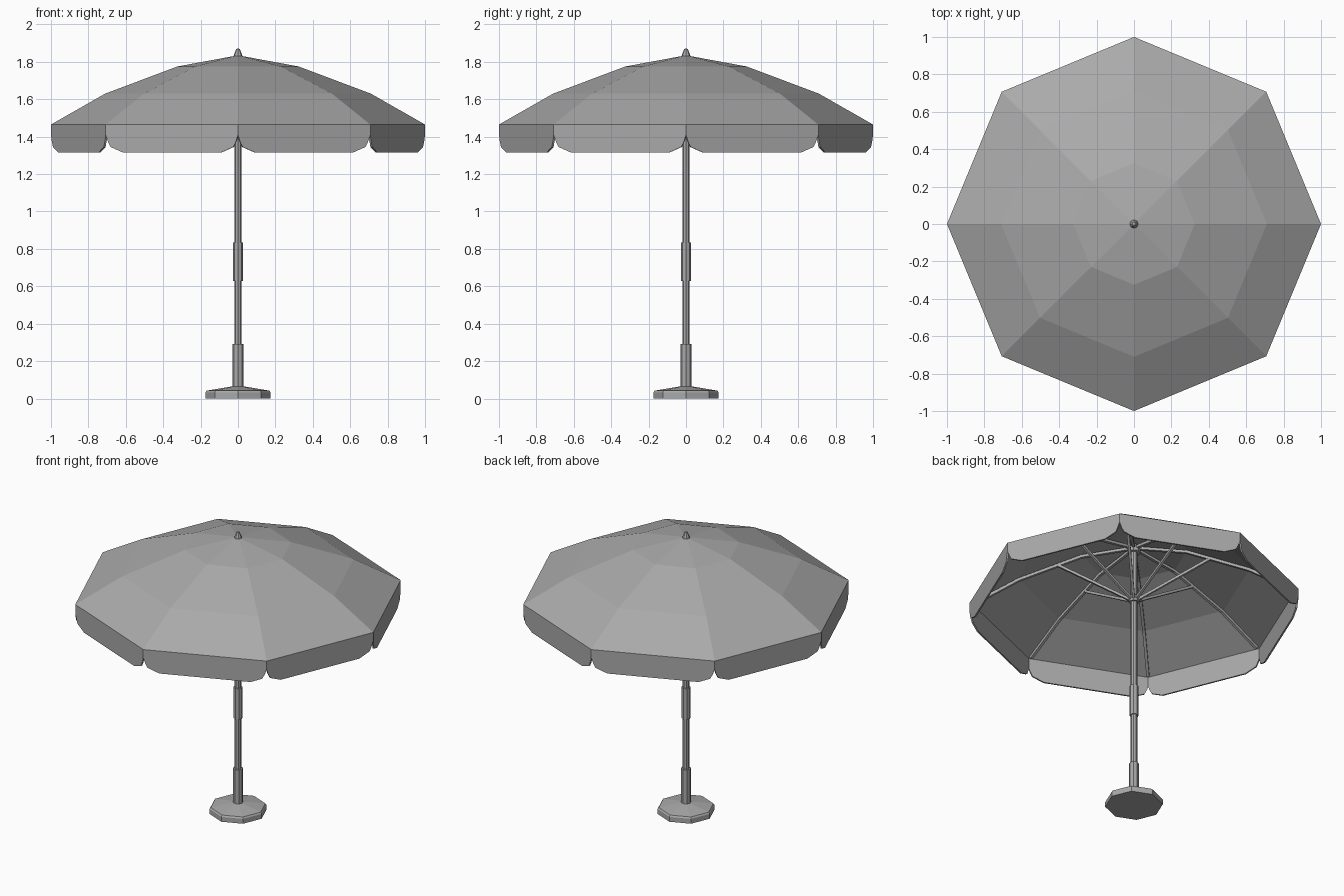
import bpy, bmesh, math
from mathutils import Vector

SIDES = 8
old = bpy.data.objects.get("Cube")
if old:
    bpy.data.objects.remove(old, do_unlink=True)

grey = bpy.data.materials.new("plain grey")
grey.use_nodes = True
grey.diffuse_color = (0.4, 0.4, 0.4, 1)
grey.node_tree.nodes["Principled BSDF"].inputs["Base Color"].default_value = (0.4, 0.4, 0.4, 1)


def finish(name, bm):
    mesh = bpy.data.meshes.new(name)
    bm.to_mesh(mesh)
    bm.free()
    mesh.materials.append(grey)
    obj = bpy.data.objects.new(name, mesh)
    bpy.context.collection.objects.link(obj)
    return obj


def thicken(obj, depth):
    mod = obj.modifiers.new("thickness", 'SOLIDIFY')
    mod.thickness = depth
    mod.offset = -1


def spoke(i, r, z):
    a = math.tau * i / SIDES
    return Vector((r * math.cos(a), r * math.sin(a), z))


def lathe(name, profile):
    """Octagonal body from (radius, height) points, listed bottom to top on the outside."""
    bm = bmesh.new()
    rings = []
    for r, z in profile:
        if r == 0:
            rings.append([bm.verts.new((0, 0, z))] * SIDES)
        else:
            rings.append([bm.verts.new(spoke(i, r, z)) for i in range(SIDES)])
    for low, high in zip(rings, rings[1:]):
        for i in range(SIDES):
            j = (i + 1) % SIDES
            bm.faces.new(dict.fromkeys((low[i], low[j], high[j], high[i])))
    return finish(name, bm)


def rod(name, points, radius):
    """Square bar following a path in a vertical plane through the pole."""
    bm = bmesh.new()
    outward = Vector((points[-1].x, points[-1].y, 0)).normalized()
    side = Vector((-outward.y, outward.x, 0))
    rings = []
    for k, p in enumerate(points):
        along = points[min(k + 1, len(points) - 1)] - points[max(k - 1, 0)]
        up = along.cross(side).normalized()
        rings.append([bm.verts.new(p + side * radius * s + up * radius * u)
                      for s, u in ((-1, -1), (1, -1), (1, 1), (-1, 1))])
    for a, b in zip(rings, rings[1:]):
        for k in range(4):
            m = (k + 1) % 4
            bm.faces.new((a[k], a[m], b[m], b[k]))
    bm.faces.new(rings[0])
    bm.faces.new(rings[-1])
    bmesh.ops.recalc_face_normals(bm, faces=bm.faces)
    return finish(name, bm)


def tube(name, r, bottom, top):
    return lathe(name, [(0, bottom), (r, bottom), (r, top), (0, top)])


# Stand and pole
lathe("base", [(0, 0), (0.175, 0), (0.175, 0.032), (0.168, 0.042), (0.03, 0.065), (0, 0.065)])
tube("base_sleeve", 0.03, 0.05, 0.292)
tube("pole", 0.02, 0.06, 1.82)
tube("pole_collar", 0.028, 0.628, 0.833)

# Canopy top
canopy = lathe("canopy", [(1, 1.465), (0.71, 1.63), (0.325, 1.775), (0, 1.835)])
thicken(canopy, 0.006)
lathe("finial", [(0.024, 1.825), (0.022, 1.838), (0.01, 1.868), (0, 1.872)])

# Hanging flaps with clipped corners, one per side
half_flap = [(0, 1.465), (0, 1.41), (0.012, 1.375), (0.027, 1.345), (0.1, 1.315)]
for i in range(SIDES):
    start, end = spoke(i, 1, 0), spoke(i + 1, 1, 0)
    direction = (end - start).normalized()
    bm = bmesh.new()
    outline = [start + direction * t + Vector((0, 0, z)) for t, z in half_flap]
    outline += [end - direction * t + Vector((0, 0, z)) for t, z in reversed(half_flap)]
    bm.faces.new([bm.verts.new(p) for p in outline])
    thicken(finish(f"flap_{i + 1}", bm), 0.01)

# Frame under the canopy
tube("top_hub", 0.04, 1.765, 1.8)
tube("runner", 0.032, 1.42, 1.46)
for i in range(SIDES):
    rod(f"rib_{i + 1}", [spoke(i, r, z) for r, z in
                         ((0.03, 1.795), (0.32, 1.755), (0.7, 1.612), (0.97, 1.46))], 0.009)
    rod(f"strut_{i + 1}", [spoke(i, 0.025, 1.44), spoke(i, 0.46, 1.7)], 0.008)
